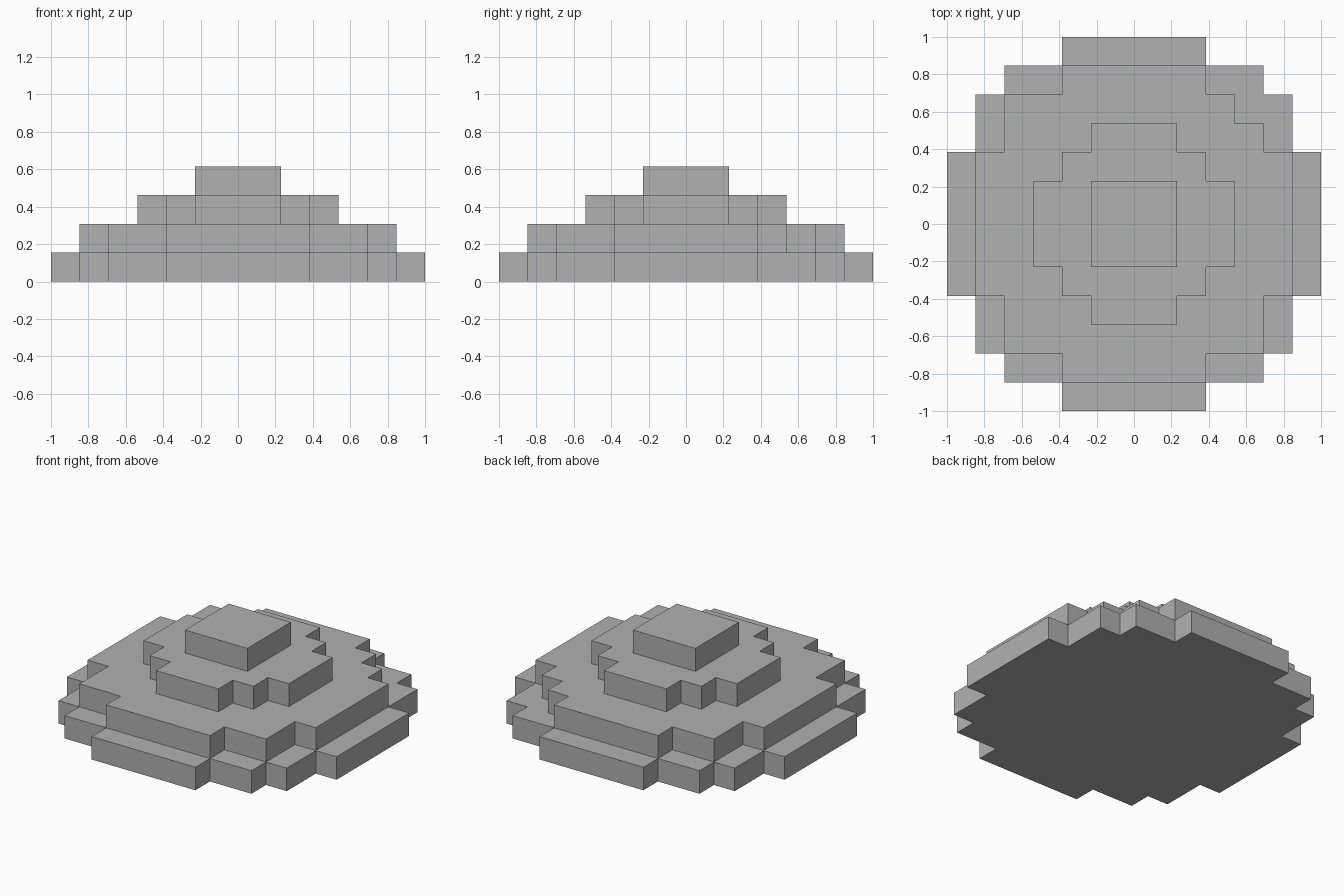
import bpy
import bmesh

# Remove the default cube
cube = bpy.data.objects.get("Cube")
if cube:
    bpy.data.objects.remove(cube, do_unlink=True)

CELL = 2 / 13  # edge of one block

grey = bpy.data.materials.new("stone_grey")
grey.use_nodes = True
COLOUR = (0.44, 0.44, 0.44, 1)
grey.diffuse_color = COLOUR
grey.node_tree.nodes["Principled BSDF"].inputs["Base Color"].default_value = COLOUR


def staircase(corners):
    """Outer corners of one quadrant, with the inner corners added between."""
    points = [corners[0]]
    for (x0, y0), (x1, y1) in zip(corners, corners[1:]):
        points += [(x1, y0), (x1, y1)]
    return points


def tier(name, level, corners, back_left_corners=None):
    """One stepped slab: a quadrant outline turned four times, then extruded."""
    outline = []
    for turn in range(4):
        chosen = back_left_corners if turn == 0 and back_left_corners else corners
        for x, y in staircase(chosen):
            for _ in range(turn):
                x, y = -y, x
            outline.append((x * CELL, y * CELL, level * CELL))

    bm = bmesh.new()
    base = bm.faces.new([bm.verts.new(p) for p in outline])
    result = bmesh.ops.extrude_face_region(bm, geom=[base], use_keep_orig=True)
    top = [v for v in result["geom"] if isinstance(v, bmesh.types.BMVert)]
    bmesh.ops.translate(bm, verts=top, vec=(0, 0, CELL))
    bmesh.ops.recalc_face_normals(bm, faces=bm.faces[:])

    mesh = bpy.data.meshes.new(name)
    bm.to_mesh(mesh)
    bm.free()
    mesh.materials.append(grey)
    obj = bpy.data.objects.new(name, mesh)
    bpy.context.collection.objects.link(obj)


# Outer corners in cells, counter-clockwise from the x axis to the y axis
tier("bottom_tier", 0, [(6.5, 2.5), (5.5, 4.5), (4.5, 5.5), (2.5, 6.5)])
# The second tier lacks one block at its back left corner
tier("second_tier", 1, [(5.5, 2.5), (4.5, 4.5), (2.5, 5.5)],
     [(5.5, 2.5), (4.5, 3.5), (3.5, 4.5), (2.5, 5.5)])
tier("third_tier", 2, [(3.5, 1.5), (2.5, 2.5), (1.5, 3.5)])
tier("top_block", 3, [(1.5, 1.5)])
